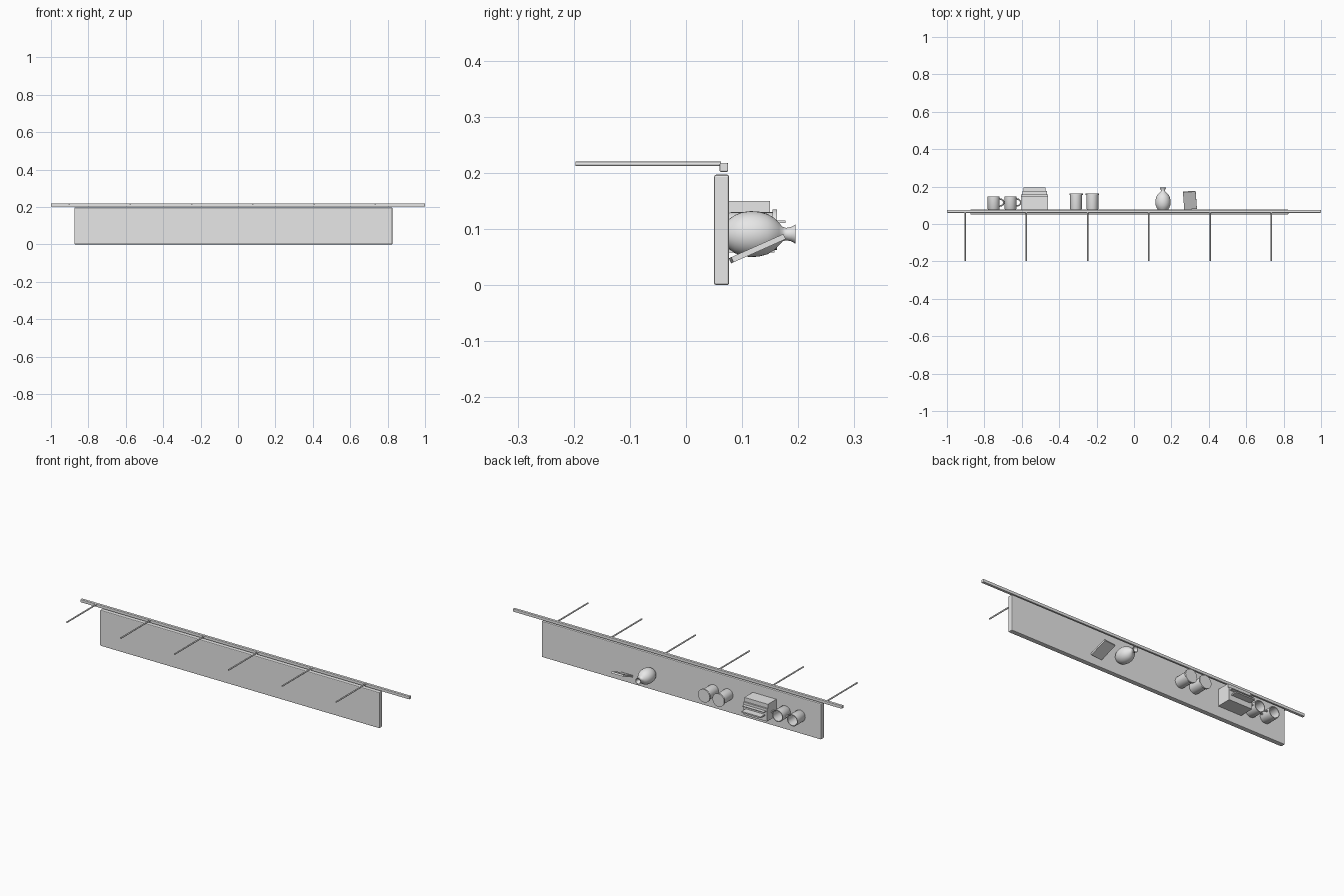
import bpy, bmesh, math
from mathutils import Matrix, Vector

old = bpy.data.objects.get("Cube")
if old:
    bpy.data.objects.remove(old, do_unlink=True)

grey = bpy.data.materials.new("plain_grey")
grey.use_nodes = True
grey.diffuse_color = (0.8, 0.8, 0.8, 1)
grey.node_tree.nodes["Principled BSDF"].inputs["Base Color"].default_value = (0.8, 0.8, 0.8, 1)


def finish(name, bm, smooth=False):
    bmesh.ops.recalc_face_normals(bm, faces=bm.faces)
    mesh = bpy.data.meshes.new(name)
    bm.to_mesh(mesh)
    bm.free()
    mesh.materials.append(grey)
    obj = bpy.data.objects.new(name, mesh)
    bpy.context.scene.collection.objects.link(obj)
    if smooth:
        bpy.context.view_layer.objects.active = obj
        for o in bpy.context.selected_objects:
            o.select_set(False)
        obj.select_set(True)
        bpy.ops.object.shade_smooth_by_angle(angle=math.radians(40))
    return obj


def box(name, x, y, z, bevel=0, rot=None):
    """Box from (min, max) pairs, optionally rounded or rotated about its centre."""
    bm = bmesh.new()
    size = [b - a for a, b in (x, y, z)]
    centre = Vector([(a + b) / 2 for a, b in (x, y, z)])
    bmesh.ops.create_cube(bm, size=1, matrix=Matrix.Diagonal((*size, 1)))
    if bevel:
        bmesh.ops.bevel(bm, geom=bm.edges[:], offset=bevel, segments=2,
                        profile=0.5, affect='EDGES')
    bm.transform(Matrix.Translation(centre) @ (rot or Matrix.Identity(4)))
    return finish(name, bm)


def lathe(name, x, z, profile, sides=32):
    """Revolve (radius, y) points about an axis along y."""
    bm = bmesh.new()
    verts = [bm.verts.new((x + r, y, z)) for r, y in profile]
    edges = [bm.edges.new(pair) for pair in zip(verts, verts[1:])]
    bmesh.ops.spin(bm, geom=verts + edges, cent=(x, 0, z), axis=(0, 1, 0),
                   angle=math.tau, steps=sides, use_merge=True)
    bmesh.ops.remove_doubles(bm, verts=bm.verts, dist=0.0002)
    return finish(name, bm, True)


BASE = 0.077

# Shelf board, long rail and its thin rods
box("shelf_board", (-0.875, 0.825), (0.05, BASE), (0, 0.197), 0.004)
box("rail", (-1, 1), (0.06, 0.075), (0.202, 0.218), 0.002)
for i in range(6):
    bm = bmesh.new()
    place = Matrix.Translation((-0.903 + i * 0.3275, -0.0675, 0.216)) @ Matrix.Rotation(math.pi / 2, 4, 'X')
    bmesh.ops.create_cone(bm, cap_ends=True, segments=12, radius1=0.004,
                          radius2=0.004, depth=0.259, matrix=place)
    finish(f"rod_{i + 1}", bm, True)

# Hollow mugs with ring handles
for i, x in enumerate((-0.75, -0.66)):
    lathe(f"mug_{i + 1}", x, 0.1, [(0, BASE), (0.029, BASE), (0.032, 0.081),
          (0.032, 0.148), (0.028, 0.148), (0.028, 0.083), (0, 0.083)])
    curve = bpy.data.curves.new(f"mug_handle_{i + 1}", 'CURVE')
    curve.dimensions = '3D'
    curve.bevel_depth = 0.004
    curve.bevel_resolution = 2
    path = curve.splines.new('POLY')
    path.points.add(12)
    for k, p in enumerate(path.points):
        a = math.pi * (k / 12 - 0.5)
        p.co = (x + 0.03 + 0.024 * math.cos(a), 0.115 + 0.019 * math.sin(a), 0.1, 1)
    curve.materials.append(grey)
    bpy.context.scene.collection.objects.link(bpy.data.objects.new(curve.name, curve))

# Stack of staggered slabs
box("stack_block", (-0.603, -0.46), (BASE, 0.15), (0.128, 0.15))
box("stack_base", (-0.603, -0.46), (BASE, 0.158), (0.058, 0.128))
box("stack_middle_sheet", (-0.597, -0.466), (0.15, 0.177), (0.111, 0.115))
box("stack_long_sheet", (-0.59, -0.474), (0.15, 0.195), (0.087, 0.094))

# Lidded jars
for i, x in enumerate((-0.31, -0.222)):
    lathe(f"jar_{i + 1}", x, 0.099, [(0, BASE), (0.03, BASE), (0.031, 0.08),
          (0.031, 0.154), (0.036, 0.154), (0.036, 0.162), (0, 0.162)])

# Vase with a narrow flared neck
lathe("vase", 0.155, 0.091, [(0, BASE), (0.027, BASE), (0.034, 0.087),
      (0.039, 0.1), (0.041, 0.115), (0.04, 0.13), (0.036, 0.145),
      (0.029, 0.157), (0.02, 0.166), (0.013, 0.172), (0.011, 0.178),
      (0.013, 0.188), (0.017, 0.195), (0.014, 0.195), (0.008, 0.178), (0, 0.17)])

# Leaning tablet
lean = Matrix.Rotation(math.radians(24), 4, 'X') @ Matrix.Rotation(math.radians(4), 4, 'Z')
box("leaning_tablet", (0.265, 0.333), (0.076, 0.178), (0.06, 0.07), 0, lean)
